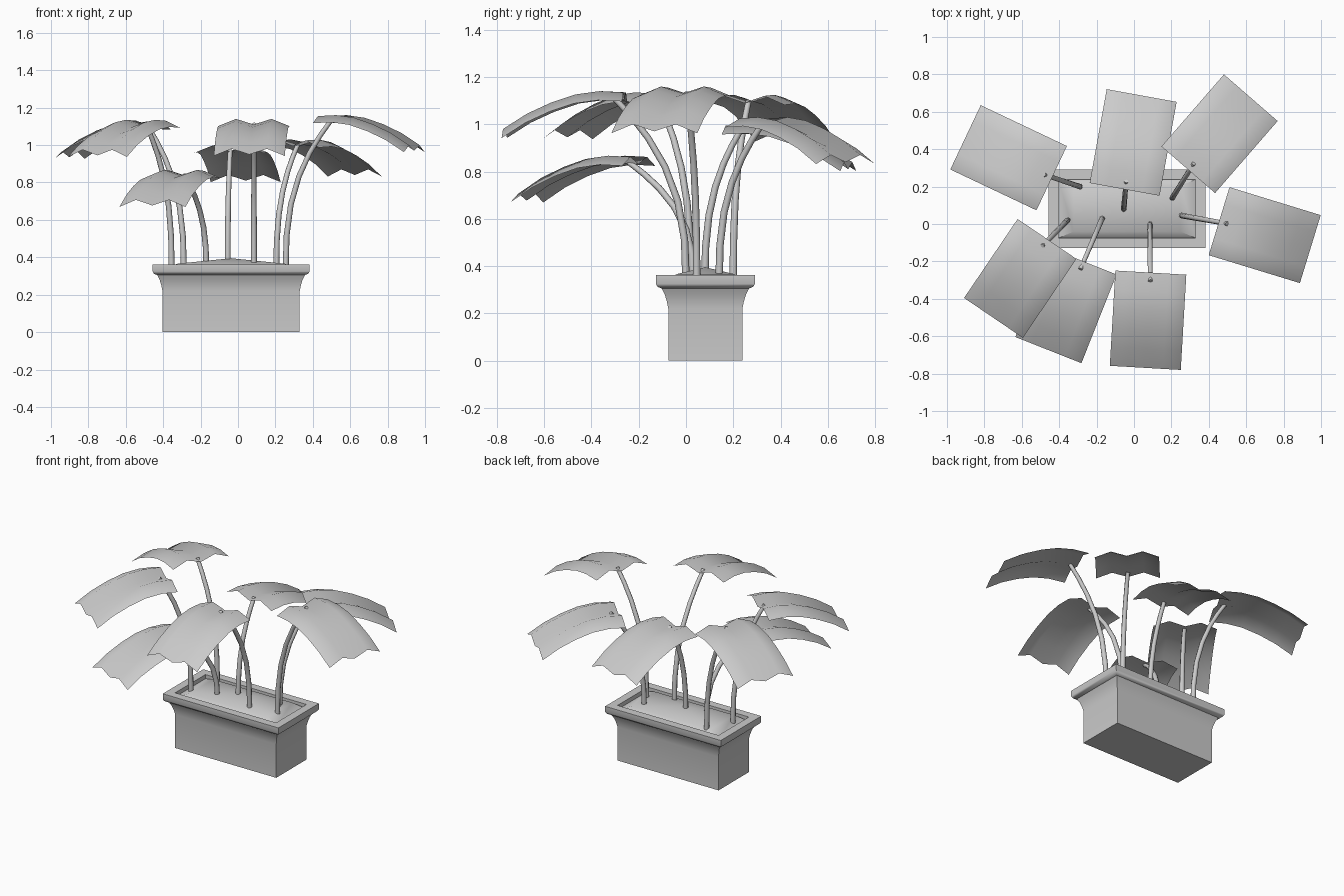
import bpy
import math
from mathutils import Vector

cube = bpy.data.objects.get("Cube")
if cube:
    bpy.data.objects.remove(cube, do_unlink=True)

# One plain grey for everything
grey = bpy.data.materials.new("light grey")
grey.use_nodes = True
grey.diffuse_color = (0.6, 0.6, 0.6, 1)
grey.node_tree.nodes["Principled BSDF"].inputs["Base Color"].default_value = (0.6, 0.6, 0.6, 1)


def make(name, verts, faces, angle=40):
    mesh = bpy.data.meshes.new(name)
    mesh.from_pydata(verts, [], faces)
    mesh.materials.append(grey)
    obj = bpy.data.objects.new(name, mesh)
    bpy.context.collection.objects.link(obj)
    bpy.ops.object.select_all(action='DESELECT')
    obj.select_set(True)
    bpy.context.view_layer.objects.active = obj
    bpy.ops.object.shade_smooth_by_angle(angle=math.radians(angle))
    return obj


def bridge(rings, sides):
    """Quads joining consecutive closed rings of vertices."""
    return [(r * sides + i, r * sides + (i + 1) % sides,
             (r + 1) * sides + (i + 1) % sides, (r + 1) * sides + i)
            for r in range(rings - 1) for i in range(sides)]


# Rectangular planter, as rings of (outward offset, height)
CX, CY, HX, HY = -0.037, 0.082, 0.367, 0.157


def rectangle(grow, z, scale=1.0):
    x, y = HX * scale + grow, HY * scale + grow
    return [(CX + sx * x, CY + sy * y, z)
            for sx, sy in ((-1, -1), (1, -1), (1, 1), (-1, 1))]


profile = [(0, 0), (0, 0.22), (0.006, 0.25), (0.015, 0.28), (0.028, 0.305),
           (0.045, 0.312), (0.053, 0.325), (0.053, 0.362), (0, 0.362), (0, 0.31)]
verts = [v for grow, z in profile for v in rectangle(grow, z)]
make("planter", verts, [(3, 2, 1, 0)] + bridge(len(profile), 4))

# Low mound of soil
verts = rectangle(0, 0.335) + rectangle(0, 0.366, 0.78) + [(CX, CY, 0.395)]
make("soil", verts, bridge(2, 4) + [(4 + i, 4 + (i + 1) % 4, 8) for i in range(4)])

# Leaf blade: M-shaped section swept along a drooping line
SECTION = [(-0.19, -0.038), (-0.095, 0), (0, -0.03), (0.095, 0), (0.19, -0.038)]
DROOP = [(0, -0.005), (0.2, 0), (0.4, -0.014), (0.6, -0.048), (0.8, -0.095), (1, -0.16)]
LENGTH = 0.51


def leaf(name, base, tip, top):
    along = (Vector(tip) - Vector(base)).normalized()
    across = Vector((along.y, -along.x))
    n = len(SECTION)
    verts = []
    for t, drop in DROOP:
        for u, dz in SECTION:
            p = Vector(base) + along * LENGTH * t + across * u
            verts.append((p.x, p.y, top + drop + dz))
    faces = [(r * n + c, r * n + c + 1, (r + 1) * n + c + 1, (r + 1) * n + c)
             for r in range(len(DROOP) - 1) for c in range(n - 1)]
    faces = [f[::-1] for f in faces]
    make(name, verts, faces, 60)
    return Vector(base) + along * LENGTH * 0.09


# Stem: tube rising from the soil and bending out to its leaf
def stem(name, root, end, top, steps=7, sides=8):
    start, finish = Vector((*root, 0.34)), Vector((*end, top - 0.028))
    points = []
    for i in range(steps + 1):
        h = math.sin(i / steps * math.pi / 2)
        xy = start.xy.lerp(finish.xy, h ** 2.6)
        points.append(Vector((xy.x, xy.y, start.z + (finish.z - start.z) * h)))
    verts = []
    for i, p in enumerate(points):
        d = points[min(i + 1, steps)] - points[max(i - 1, 0)]
        turn = Vector((0, 0, 1)).rotation_difference(d)
        radius = 0.016 - 0.004 * i / steps
        for k in range(sides):
            a = math.tau * k / sides
            verts.append(p + turn @ Vector((math.cos(a), math.sin(a), 0)) * radius)
    caps = [tuple(range(sides))[::-1], tuple(range(steps * sides, (steps + 1) * sides))]
    make(name, verts, bridge(steps + 1, sides) + caps, 60)


# Name, stem root, leaf base, leaf tip, leaf top height
PLANTS = [
    ("front", (0.085, 0), (0.09, -0.26), (0.06, -0.775), 1.14),
    ("left", (0.255, 0.045), (0.455, 0.015), (0.945, -0.135), 1.16),
    ("back_left", (0.205, 0.14), (0.29, 0.29), (0.62, 0.67), 1.03),
    ("back", (-0.055, 0.08), (-0.05, 0.185), (0.04, 0.68), 1.0),
    ("back_right", (-0.29, 0.2), (-0.44, 0.245), (-0.915, 0.47), 1.125),
    ("front_right", (-0.355, 0.02), (-0.465, -0.08), (-0.75, -0.5), 1.135),
    ("low_front_right", (-0.17, 0.03), (-0.27, -0.20), (-0.46, -0.68), 0.867),
]
for name, root, base, tip, top in PLANTS:
    end = leaf(name + "_leaf", base, tip, top)
    stem(name + "_stem", root, end, top)
